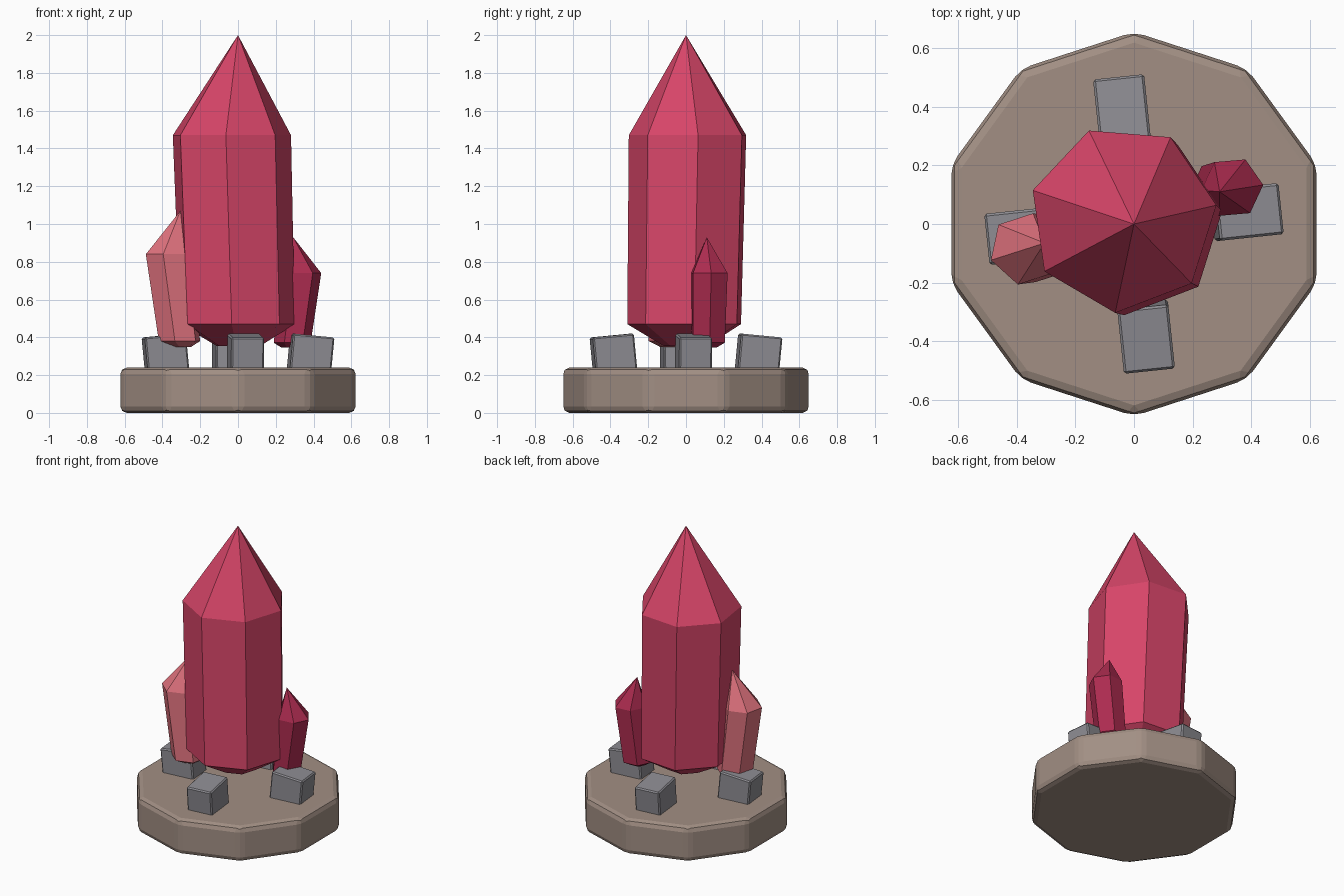
import bpy, bmesh
from math import cos, sin, radians, tau
from mathutils import Matrix, Vector

if "Cube" in bpy.data.objects:
    bpy.data.objects.remove(bpy.data.objects["Cube"])


def material(name, rgb):
    m = bpy.data.materials.new(name)
    m.diffuse_color = (*rgb, 1)
    m.use_nodes = True
    m.node_tree.nodes["Principled BSDF"].inputs["Base Color"].default_value = m.diffuse_color
    return m


def finish(bm, name, mat, bevel=0, segments=1):
    bmesh.ops.recalc_face_normals(bm, faces=bm.faces)
    me = bpy.data.meshes.new(name)
    bm.to_mesh(me)
    bm.free()
    me.materials.append(mat)
    ob = bpy.data.objects.new(name, me)
    bpy.context.collection.objects.link(ob)
    if bevel:
        mod = ob.modifiers.new("Bevel", "BEVEL")
        mod.width, mod.segments = bevel, segments
        mod.limit_method = 'ANGLE'
        mod.angle_limit = radians(25)
    return ob


def crystal(name, mat, sides, phase, rings, tip):
    """Faceted shard: rings are (x, y, z, radius) from bottom to top, closed by a pointed tip."""
    bm = bmesh.new()
    loops = []
    for x, y, z, r in rings:
        loops.append([bm.verts.new((x + r * cos(radians(phase) + tau * i / sides),
                                    y + r * sin(radians(phase) + tau * i / sides), z))
                      for i in range(sides)])
    apex = bm.verts.new(tip)
    bm.faces.new(loops[0][::-1])
    for i in range(sides):
        j = (i + 1) % sides
        for a, b in zip(loops, loops[1:]):
            bm.faces.new((a[i], a[j], b[j], b[i]))
        bm.faces.new((loops[-1][i], loops[-1][j], apex))
    return finish(bm, name, mat)


stone = material("brown_stone", (0.36, 0.275, 0.23))
rock = material("grey_rock", (0.27, 0.265, 0.29))
red = material("crimson", (0.68, 0.06, 0.14))
dark = material("dark_red", (0.42, 0.025, 0.08))
pink = material("pink", (0.75, 0.17, 0.21))

# Ten-sided bevelled plinth
bm = bmesh.new()
bmesh.ops.create_cone(bm, cap_ends=True, segments=10, radius1=0.655, radius2=0.655, depth=0.24,
                      matrix=Matrix.Translation((0, 0, 0.12)))
# make sure a corner points along +y
corner = max(bm.verts, key=lambda v: v.co.y)
if abs(corner.co.x) > 0.01:
    bmesh.ops.rotate(bm, verts=bm.verts, matrix=Matrix.Rotation(radians(18), 3, 'Z'))
finish(bm, "base", stone, 0.035, 2)

# Four support blocks, leaning outward
for k in range(4):
    bm = bmesh.new()
    place = (Matrix.Rotation(radians(6 + 90 * k), 4, 'Z') @ Matrix.Translation((0.385, 0, 0.3))
             @ Matrix.Rotation(radians(5.5), 4, 'Y') @ Matrix.Diagonal((0.22, 0.175, 0.22, 1)))
    bmesh.ops.create_cube(bm, size=1, matrix=place)
    finish(bm, f"support_block_{k + 1}", rock, 0.008)

# Crystals
crystal("main_crystal", red, 7, 8.2,
        [(0, 0, 0.355, 0.12), (-0.008, 0.0, 0.47, 0.312), (-0.038, 0.018, 1.47, 0.322)], (0, 0, 2))
crystal("left_crystal", pink, 6, 18,
        [(-0.3, -0.085, 0.35, 0.055), (-0.31, -0.085, 0.38, 0.115), (-0.37, -0.085, 0.84, 0.124)],
        (-0.305, -0.065, 1.07))
crystal("right_crystal", dark, 6, 5,
        [(0.28, 0.115, 0.345, 0.05), (0.287, 0.117, 0.372, 0.098), (0.335, 0.124, 0.74, 0.106)],
        (0.292, 0.11, 0.93))
